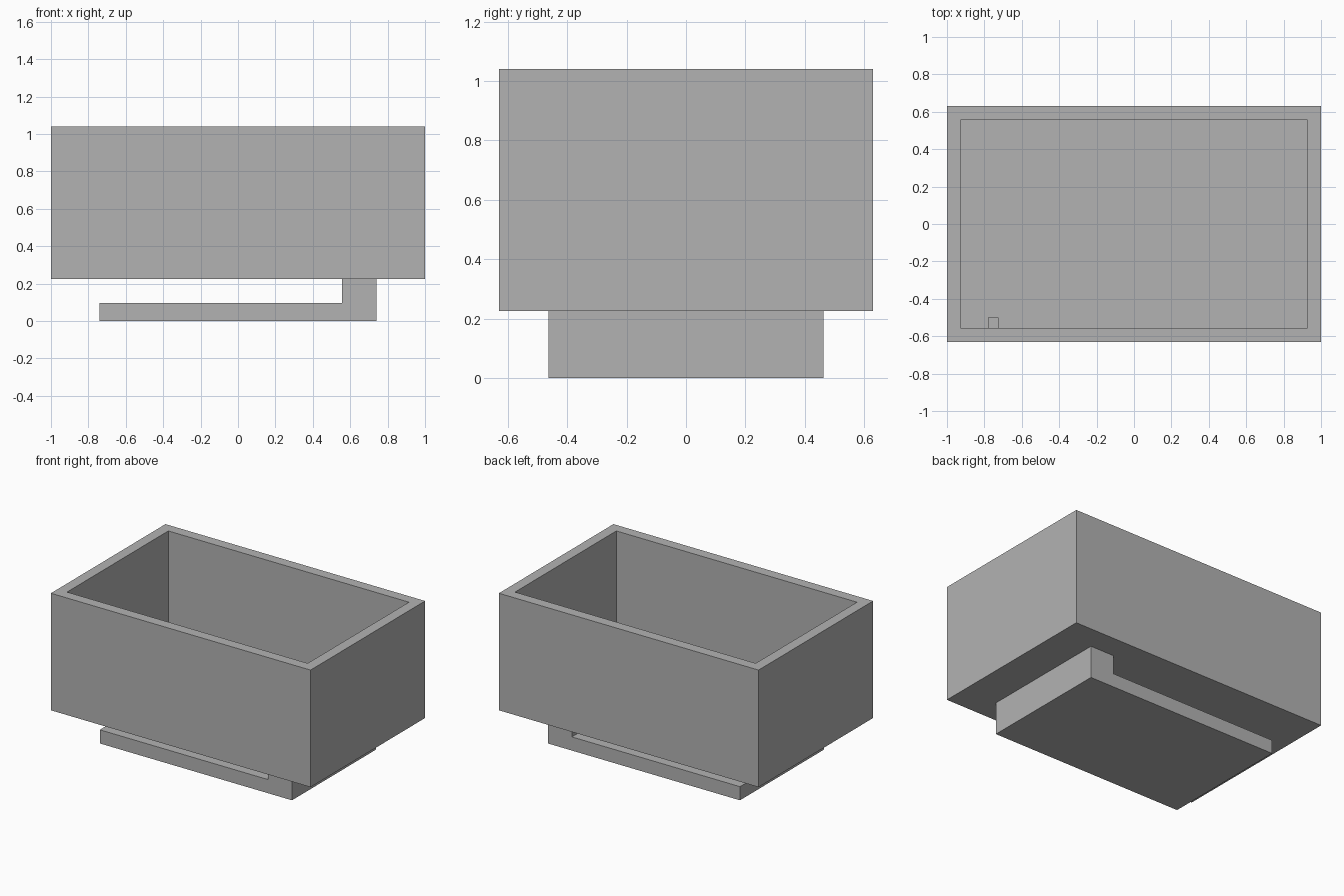
import bpy
import bmesh

cube = bpy.data.objects.get("Cube")
if cube:
    bpy.data.objects.remove(cube, do_unlink=True)

grey = bpy.data.materials.new("plain_grey")
grey.use_nodes = True
colour = (0.45, 0.45, 0.45, 1)
grey.diffuse_color = colour
grey.node_tree.nodes["Principled BSDF"].inputs["Base Color"].default_value = colour


def finish(name, bm):
    """Turn a bmesh into a named grey object."""
    bmesh.ops.recalc_face_normals(bm, faces=bm.faces)
    mesh = bpy.data.meshes.new(name)
    bm.to_mesh(mesh)
    bm.free()
    mesh.materials.append(grey)
    obj = bpy.data.objects.new(name, mesh)
    bpy.context.collection.objects.link(obj)
    return obj


def box(x0, x1, y0, y1, z0, z1):
    bm = bmesh.new()
    bmesh.ops.create_cube(bm, size=1)
    for v in bm.verts:
        v.co.x = x1 if v.co.x > 0 else x0
        v.co.y = y1 if v.co.y > 0 else y0
        v.co.z = z1 if v.co.z > 0 else z0
    return bm


wall = 0.073
bottom, rim = 0.225, 1.04
floor = bottom + wall

# Open bin: inset the top face, then push it down to the floor
bm = box(-1, 1, -0.63, 0.63, bottom, rim)
top = max(bm.faces, key=lambda f: f.calc_center_median().z)
bmesh.ops.inset_region(bm, faces=[top], thickness=wall, use_even_offset=True)
inner = bmesh.ops.extrude_discrete_faces(bm, faces=[top])["faces"][0]
for v in inner.verts:
    v.co.z = floor
finish("open_bin", bm)

# Small block on the bin floor against the front wall
finish("floor_block", box(-0.78, -0.725, -0.63 + wall, -0.5, floor, floor + 0.055))

# L-shaped foot: side profile extruded from front to back
profile = [(-0.74, 0), (0.74, 0), (0.74, bottom), (0.555, bottom),
           (0.555, 0.095), (-0.74, 0.095)]
bm = bmesh.new()
side = bm.faces.new([bm.verts.new((x, -0.463, z)) for x, z in profile])
back = bmesh.ops.extrude_face_region(bm, geom=[side])["geom"]
bmesh.ops.translate(bm, vec=(0, 0.926, 0),
                    verts=[g for g in back if isinstance(g, bmesh.types.BMVert)])
finish("stepped_foot", bm)
